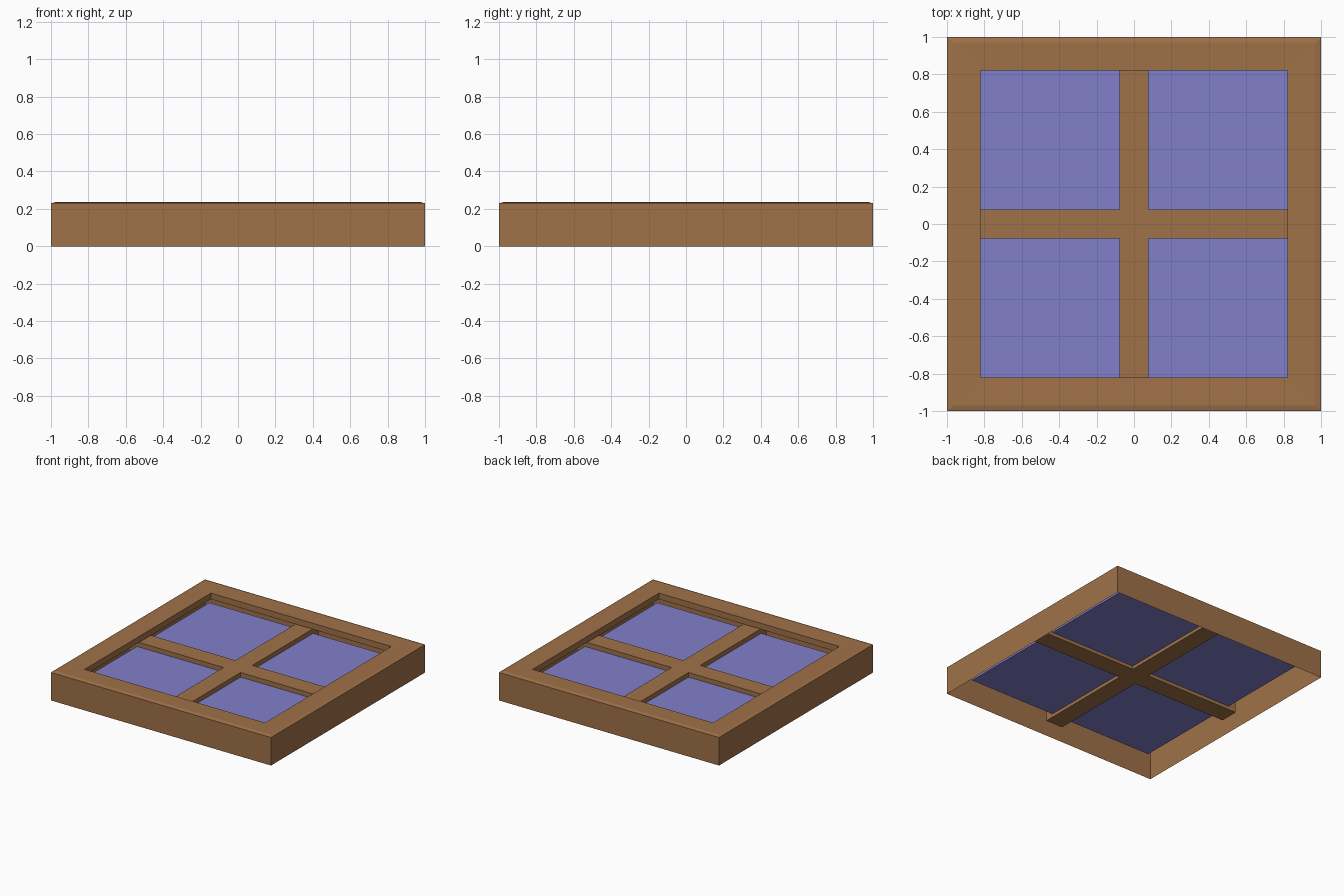
import bpy, bmesh

if "Cube" in bpy.data.objects:
    bpy.data.objects.remove(bpy.data.objects["Cube"])


def material(name, rgb):
    m = bpy.data.materials.new(name)
    m.diffuse_color = (*rgb, 1)
    m.use_nodes = True
    m.node_tree.nodes["Principled BSDF"].inputs["Base Color"].default_value = m.diffuse_color
    return m


wood = material("brown wood", (0.352, 0.168, 0.066))
glass = material("violet glass", (0.223, 0.212, 0.597))


def finish(bm, name, mat):
    me = bpy.data.meshes.new(name)
    bm.to_mesh(me)
    bm.free()
    me.materials.append(mat)
    ob = bpy.data.objects.new(name, me)
    bpy.context.collection.objects.link(ob)
    return ob


def prism(name, outline, z0, z1, mat):
    """Extrude a closed outline between two heights."""
    bm = bmesh.new()
    face = bm.faces.new([bm.verts.new((x, y, z0)) for x, y in outline])
    res = bmesh.ops.extrude_face_region(bm, geom=[face], use_keep_orig=True)
    for v in res["geom"]:
        if isinstance(v, bmesh.types.BMVert):
            v.co.z = z1
    bmesh.ops.recalc_face_normals(bm, faces=bm.faces)
    return finish(bm, name, mat)


CORNERS = [(-1, -1), (1, -1), (1, 1), (-1, 1)]

# Mitred frame, open underneath: (half width, height) from outer foot to inner lip
profile = [(1.0, 0.0), (1.0, 0.23), (0.97, 0.237), (0.82, 0.235), (0.82, 0.185)]
bm = bmesh.new()
rings = [[bm.verts.new((sx * r, sy * r, z)) for sx, sy in CORNERS] for r, z in profile]
for a, b in zip(rings, rings[1:]):
    for i in range(4):
        j = (i + 1) % 4
        bm.faces.new((a[i], a[j], b[j], b[i]))
finish(bm, "window_frame", wood)

# Crossing glazing bars, running under the frame lip
w, b = 0.077, 0.935
quarter = [(w, w), (w, b), (-w, b)]
cross = []
for _ in range(4):
    cross += quarter
    quarter = [(-y, x) for x, y in quarter]
prism("glazing_bars", cross, 0.08, 0.165, wood)

# Glass sheet set below the lip
prism("glass_pane", [(0.865 * sx, 0.865 * sy) for sx, sy in CORNERS], 0.108, 0.127, glass)
